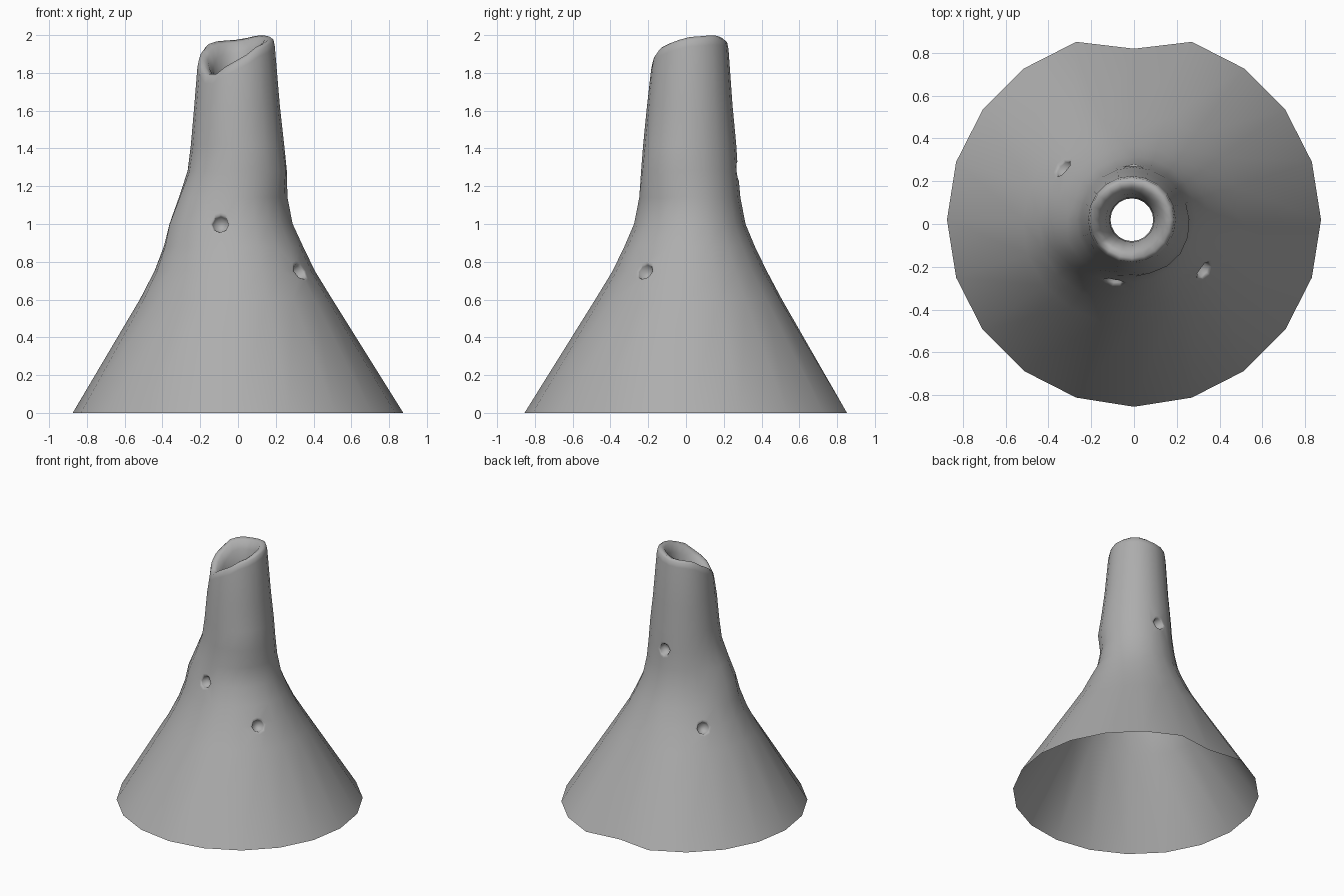
import bpy, bmesh
from math import sin, cos, radians, exp

if "Cube" in bpy.data.objects:
    bpy.data.objects.remove(bpy.data.objects["Cube"])

SEG = 20
CY = 0.02
# outer wall: height, radius, left bulge, front-right dent
ROWS = [(0, .875, 0, 0), (.6, .5, .025, 0),
        (.75, .408, .043, 0), (.88, .345, .06, 0), (1.0, .295, .085, -.015),
        (1.14, .268, .055, -.014), (1.28, .255, .012, .016),
        (1.42, .246, 0, .005), (1.62, .227, 0, 0)]
# slanted lip: radius, height offset from the crest
LIP = [(.205, -.05), (.198, -.014), (.18, 0), (.15, -.014),
       (.122, -.07), (.105, -.16), (.1, -.28)]
# crest height every 45 degrees
CREST = [1.99, 2.0, 1.975, 1.965, 1.88, 1.78, 1.865, 1.95]
# pits: column, row
PITS = [(14, 4), (18, 2), (8, 2), (5, 6)]


def falloff(deg, centre, width):
    d = (deg - centre + 180) % 360 - 180
    return exp(-(d / width) ** 2)


def crest(deg):
    i = int(deg // 45)
    t = deg / 45 - i
    t = t * t * (3 - 2 * t) * .5 + t * .5
    return CREST[i % 8] * (1 - t) + CREST[(i + 1) % 8] * t


bm = bmesh.new()
grid = []


def add_ring(point):
    ring = []
    for k in range(SEG):
        deg = k * 360 / SEG
        r, z, cx = point(deg)
        a = radians(deg)
        ring.append(bm.verts.new((cx + r * cos(a), CY + r * sin(a), z)))
    grid.append(ring)


# outer wall and lip rings
for z, r, bulge, dent in ROWS:
    add_ring(lambda d: (r + bulge * falloff(d, 198, 38) + dent * falloff(d, -38, 38),
                        z, -.008 * max(0, z - 1)))
for r, dz in LIP:
    add_ring(lambda d: (r, crest(d) + dz, -.01))

# notch in the rear of the foot
grid[0][5].co.y -= .075
grid[1][5].co.y -= .012

for j in range(len(grid) - 1):
    for k in range(SEG):
        n = (k + 1) % SEG
        bm.faces.new((grid[j][k], grid[j][n], grid[j + 1][n], grid[j + 1][k]))

# round pits sunk into the wall
for k, j in PITS:
    bm.normal_update()
    v = grid[j][k]
    c, nrm = v.co.copy(), v.normal.copy()
    steps = [(-1, -1), (0, -1), (1, -1), (1, 0), (1, 1), (0, 1), (-1, 1), (-1, 0)]
    outer = [grid[j + b][(k + a) % SEG] for a, b in steps]
    bm.verts.remove(v)
    rings = [outer]
    side = nrm.cross((0, 0, 1)).normalized() * -1
    up = side.cross(nrm) * -1
    if up.z < 0:
        up = -up
    for rad, depth in [(.062, 0), (.05, 0), (.043, .012), (.036, .05)]:
        ring = []
        for o, (a, b) in zip(outer, steps):
            s = rad / (a * a + b * b) ** .5
            p = c + side * (a * s) + up * (b * s) - nrm * depth
            if depth == 0:
                p = c + (o.co - c).normalized() * rad
            ring.append(bm.verts.new(p))
        rings.append(ring)
    for r0, r1 in zip(rings, rings[1:]):
        for i in range(8):
            n = (i + 1) % 8
            bm.faces.new((r0[i], r0[n], r1[n], r1[i]))
    bm.faces.new(rings[-1])

bmesh.ops.recalc_face_normals(bm, faces=bm.faces)
for f in bm.faces:
    f.smooth = True

mesh = bpy.data.meshes.new("rock_chimney")
bm.to_mesh(mesh)
bm.free()
chimney = bpy.data.objects.new("rock_chimney", mesh)
bpy.context.collection.objects.link(chimney)

# dark grey rock
rock = bpy.data.materials.new("rock")
rock.diffuse_color = (.42, .42, .42, 1)
rock.use_nodes = True
rock.node_tree.nodes["Principled BSDF"].inputs["Base Color"].default_value = rock.diffuse_color
mesh.materials.append(rock)
